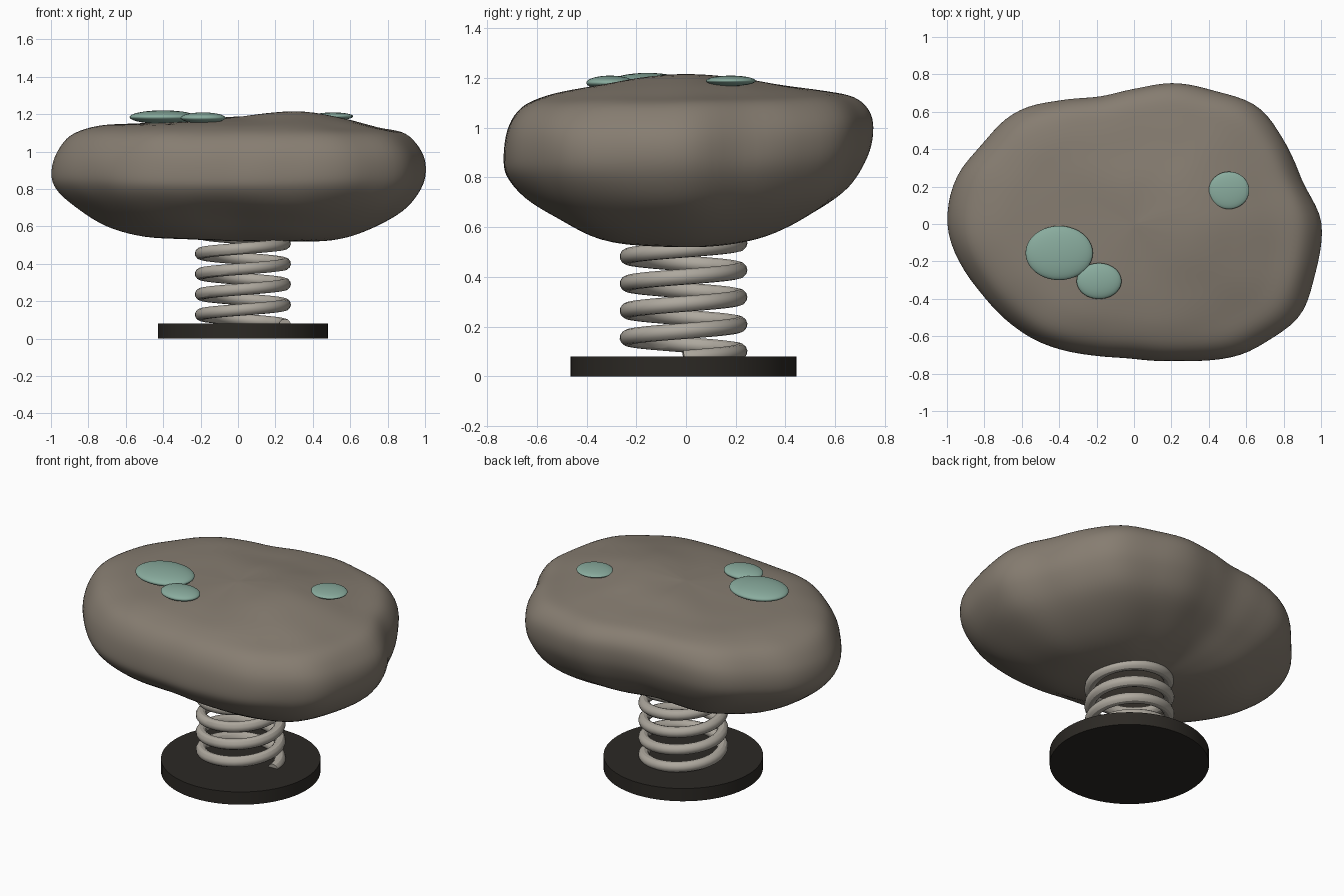
import bpy, bmesh, math
from mathutils import Vector, noise

if "Cube" in bpy.data.objects:
    bpy.data.objects.remove(bpy.data.objects["Cube"])


def paint(obj, name, rgb):
    mat = bpy.data.materials.get(name) or bpy.data.materials.new(name)
    mat.diffuse_color = (*rgb, 1)
    mat.use_nodes = True
    mat.node_tree.nodes["Principled BSDF"].inputs["Base Color"].default_value = mat.diffuse_color
    obj.data.materials.append(mat)


def spline(vals, t, loop=False):
    # Catmull-Rom through evenly spaced values
    n = len(vals)
    i = math.floor(t) if loop else min(int(t), n - 2)
    f = t - i
    a, b, c, d = [vals[k % n] if loop else vals[max(0, min(n - 1, k))]
                  for k in range(i - 1, i + 3)]
    return b + 0.5 * f * (c - a + f * (2*a - 5*b + 4*c - d + f * (3*(b - c) + d - a)))


CX, CY = 0.026, -0.01

# Base plate
bpy.ops.mesh.primitive_cylinder_add(vertices=64, radius=0.455, depth=0.08,
                                    location=(CX, CY, 0.04))
base = bpy.context.object
base.name = "base_plate"
bpy.ops.object.shade_smooth_by_angle()
paint(base, "dark_base", (0.025, 0.022, 0.018))

# Coil spring: five turns of round wire
cu = bpy.data.curves.new("spring", 'CURVE')
cu.dimensions = '3D'
cu.bevel_depth = 0.032
cu.bevel_resolution = 4
cu.use_fill_caps = True
turns, seg = 5, 40
sp = cu.splines.new('POLY')
sp.points.add(turns * seg)
for i, p in enumerate(sp.points):
    a = 2 * math.pi * i / seg
    p.co = (CX + 0.225 * math.cos(a), CY + 0.225 * math.sin(a), 0.073 + 0.109 * i / seg, 1)
spring = bpy.data.objects.new("spring", cu)
bpy.context.collection.objects.link(spring)
bpy.ops.object.select_all(action='DESELECT')
spring.select_set(True)
bpy.context.view_layer.objects.active = spring
bpy.ops.object.convert(target='MESH')
spring = bpy.context.object
bpy.ops.object.shade_smooth_by_angle()
paint(spring, "spring_metal", (0.42, 0.39, 0.34))

# Rock: plan outline every 15 degrees, and one height profile per compass side
outline = [1.0, .935, .92, .905, .825, .776, .72, .705, .765, .86, .91, .973,
           1.0, .94, .88, .83, .775, .73, .72, .765, .84, .925, 1.005, 1.005]
reach = [0, .3, .55, .75, .9, .98, 1, .97, .87, .7, .5, .25, 0]
right = [1.185, 1.215, 1.18, 1.13, 1.095, 1.01, .91, .80, .68, .58, .525, .52, .52]
back = [1.185, 1.185, 1.165, 1.15, 1.125, 1.07, .99, .89, .77, .675, .60, .54, .52]
left = [1.185, 1.16, 1.15, 1.135, 1.085, .985, .88, .80, .71, .60, .545, .53, .52]
front = [1.185, 1.17, 1.155, 1.13, 1.08, .99, .86, .79, .72, .65, .57, .53, .52]

bm = bmesh.new()
N, M = 120, 60
rings = []
for j in range(M + 1):
    t = 12 * j / M
    s = max(0, spline(reach, t))
    ring = []
    for k in range(1 if j in (0, M) else N):
        a = 2 * math.pi * k / N
        c, d = math.cos(a), math.sin(a)
        z = (c * c * spline(right if c > 0 else left, t)
             + d * d * spline(back if d > 0 else front, t))
        r = s * spline(outline, 24 * k / N, True)
        p = Vector((r * c, r * d, z))
        # gentle lumps on the sides
        lump = 1 + 0.03 * s * s * noise.noise(p * 3.5)
        ring.append(bm.verts.new((p.x * (0.5 + lump / 2), p.y * (0.5 + lump / 2),
                                  0.87 + (z - 0.87) * lump)))
    rings.append(ring)
for u, v in zip(rings, rings[1:]):
    for k in range(N):
        q = [u[k % len(u)], v[k % len(v)], v[(k + 1) % len(v)], u[(k + 1) % len(u)]]
        bm.faces.new(list(dict.fromkeys(q)))
bmesh.ops.recalc_face_normals(bm, faces=bm.faces)
for f in bm.faces:
    f.smooth = True
me = bpy.data.meshes.new("rock")
bm.to_mesh(me)
bm.free()
rock = bpy.data.objects.new("rock", me)
bpy.context.collection.objects.link(rock)
paint(rock, "rock_stone", (0.24, 0.205, 0.165))

# Lichen patches: flattened spheres on the top
for i, (loc, size) in enumerate([((-0.4, -0.155, 1.184), (0.18, 0.145, 0.036)),
                                 ((-0.187, -0.305, 1.18), (0.12, 0.096, 0.029)),
                                 ((0.508, 0.18, 1.188), (0.108, 0.1, 0.021))]):
    bpy.ops.mesh.primitive_uv_sphere_add(segments=40, ring_count=20, radius=1, location=loc)
    patch = bpy.context.object
    patch.name = f"lichen_patch_{i + 1}"
    patch.scale = size
    bpy.ops.object.shade_smooth()
    paint(patch, "lichen_green", (0.25, 0.41, 0.34))
